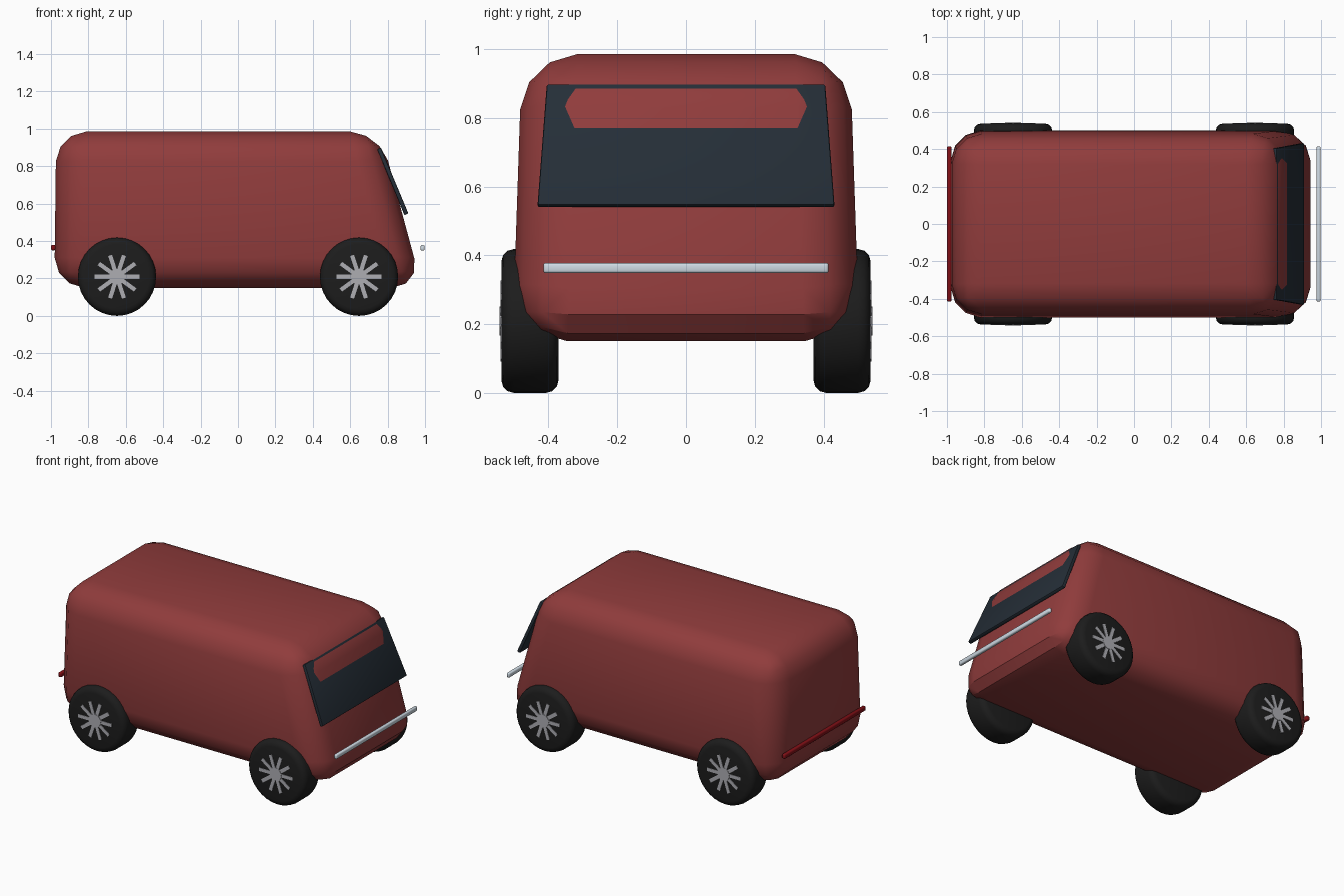
import bpy, bmesh, math
from mathutils import Matrix, Vector

if "Cube" in bpy.data.objects:
    bpy.data.objects.remove(bpy.data.objects["Cube"])


def material(name, rgb):
    m = bpy.data.materials.new(name)
    m.diffuse_color = (*rgb, 1)
    m.use_nodes = True
    m.node_tree.nodes["Principled BSDF"].inputs["Base Color"].default_value = m.diffuse_color
    return m


PAINT = material("paint", (0.28, 0.045, 0.045))
GLASS = material("glass", (0.018, 0.027, 0.038))
RUBBER = material("rubber", (0.012, 0.012, 0.012))
ALLOY = material("alloy", (0.42, 0.42, 0.45))
LAMP = material("front_lamp", (0.62, 0.70, 0.77))
TAIL = material("tail_lamp", (0.22, 0.005, 0.008))


def finish(bm, name, mat, angle=32):
    bmesh.ops.recalc_face_normals(bm, faces=bm.faces[:])
    me = bpy.data.meshes.new(name)
    bm.to_mesh(me)
    bm.free()
    ob = bpy.data.objects.new(name, me)
    bpy.context.collection.objects.link(ob)
    me.materials.append(mat)
    bpy.ops.object.select_all(action='DESELECT')
    ob.select_set(True)
    bpy.context.view_layer.objects.active = ob
    bpy.ops.object.shade_smooth_by_angle(angle=math.radians(angle))
    return ob


def bevel(bm, edges, offset, segments):
    bmesh.ops.bevel(bm, geom=edges, offset=offset, offset_type='OFFSET',
                    segments=segments, profile=0.5, affect='EDGES', clamp_overlap=True)


def tapered_block(name, profile, mat, offset, segments):
    """Side outline of (x, half width, z) points, mirrored across y and rounded."""
    bm = bmesh.new()
    near = [bm.verts.new((x, -w, z)) for x, w, z in profile]
    far = [bm.verts.new((x, w, z)) for x, w, z in profile]
    bm.faces.new(near)
    bm.faces.new(far[::-1])
    n = len(profile)
    for i in range(n):
        j = (i + 1) % n
        bm.faces.new((near[i], far[i], far[j], near[j]))
    bevel(bm, bm.edges[:], offset, segments)
    return finish(bm, name, mat)


def bar(name, x, z, sx, sz, mat):
    h, v = sx / 2, sz / 2
    prof = [(x - h, 0.415, z - v), (x + h, 0.415, z - v),
            (x + h, 0.415, z + v), (x - h, 0.415, z + v)]
    return tapered_block(name, prof, mat, 0.008, 3)


def disc(bm, radius, y0, y1, sides):
    mat = Matrix.Translation((0, (y0 + y1) / 2, 0)) @ Matrix.Rotation(math.pi / 2, 4, 'X')
    bmesh.ops.create_cone(bm, cap_ends=True, segments=sides, radius1=radius,
                          radius2=radius, depth=abs(y1 - y0), matrix=mat)


# Body shell
tapered_block("body", [(-0.982, 0.505, 0.15), (0.985, 0.505, 0.15),
                       (0.76, 0.477, 0.985), (-0.972, 0.477, 0.985)], PAINT, 0.16, 3)

# Windscreen panel, partly sunk into the roof curve
tapered_block("windscreen", [(0.890, 0.432, 0.538), (0.911, 0.432, 0.547),
                             (0.764, 0.405, 0.899), (0.744, 0.405, 0.890)], GLASS, 0.006, 2)

# Light bars
bar("front_light_bar", 0.987, 0.363, 0.022, 0.03, LAMP)
bar("rear_light_bar", -0.988, 0.365, 0.024, 0.03, TAIL)

# Wheels
R = 0.209
for side, s in (("right", -1), ("left", 1)):
    for end, x in (("front", 0.647), ("rear", -0.647)):
        place = Vector((x, 0, R))
        # Tyre with rounded shoulders
        bm = bmesh.new()
        disc(bm, R, s * 0.371, s * 0.537, 32)
        rims = [e for e in bm.edges if any(len(f.verts) > 4 for f in e.link_faces)]
        bevel(bm, rims, 0.036, 3)
        bmesh.ops.translate(bm, verts=bm.verts[:], vec=place)
        finish(bm, f"{end}_{side}_tyre", RUBBER, 35)

        # Hub and ten spokes
        bm = bmesh.new()
        disc(bm, 0.042, s * 0.50, s * 0.542, 20)
        for i in range(10):
            m = (Matrix.Rotation(math.tau * i / 10, 4, 'Y')
                 @ Matrix.Translation((0.07, s * 0.52, 0))
                 @ Matrix.Diagonal((0.10, 0.04, 0.022, 1)))
            bmesh.ops.create_cube(bm, size=1, matrix=m)
        bmesh.ops.translate(bm, verts=bm.verts[:], vec=place)
        finish(bm, f"{end}_{side}_spokes", ALLOY)
